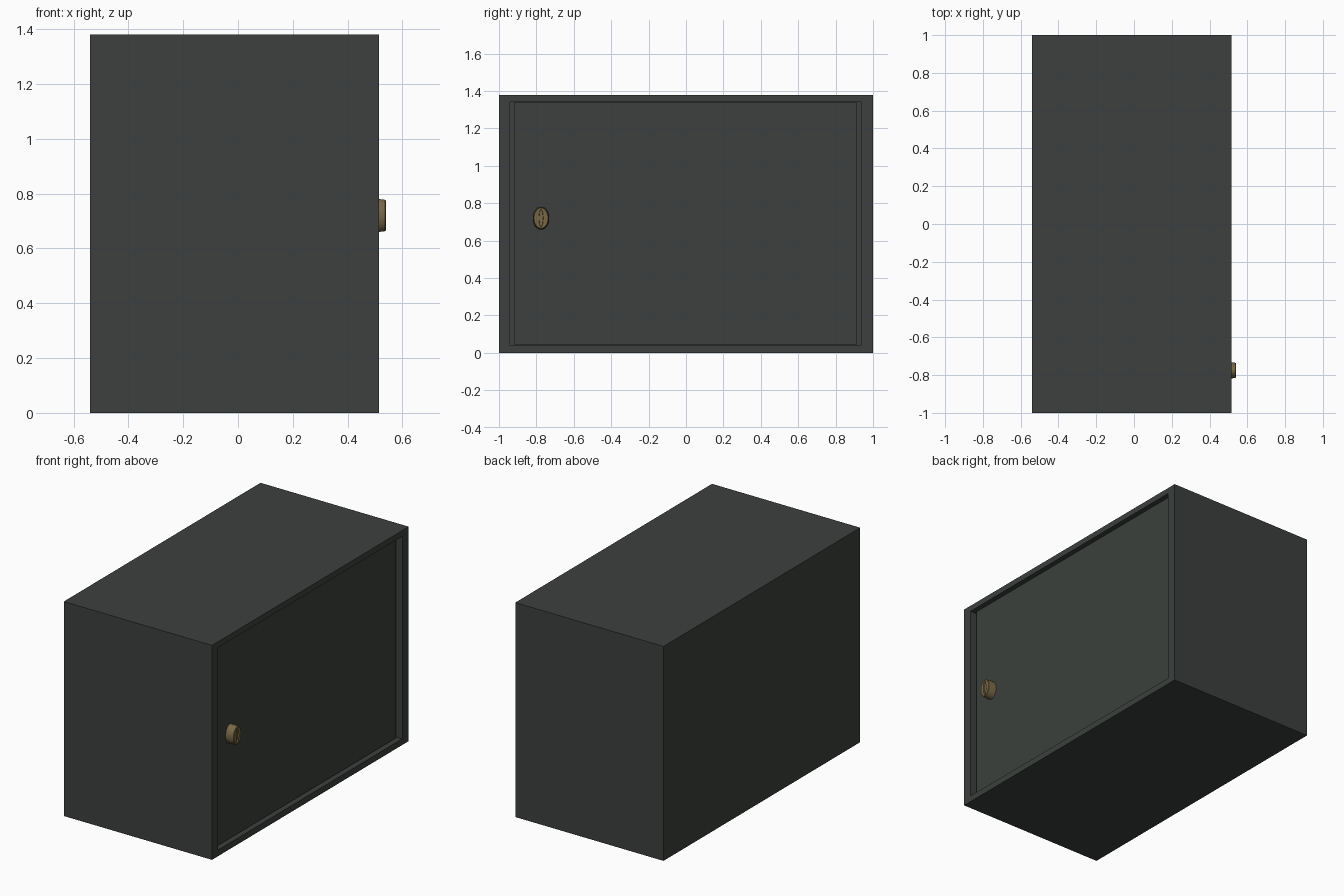
import bpy, bmesh
from math import cos, sin, tau, radians

if "Cube" in bpy.data.objects:
    bpy.data.objects.remove(bpy.data.objects["Cube"])


def material(name, rgb):
    m = bpy.data.materials.new(name)
    m.diffuse_color = (*rgb, 1)
    m.use_nodes = True
    m.node_tree.nodes["Principled BSDF"].inputs["Base Color"].default_value = m.diffuse_color
    return m


def rect(x, y0, y1, z0, z1):
    return [(x, y0, z0), (x, y1, z0), (x, y1, z1), (x, y0, z1)]


def ellipse(x, ry, rz, cy=-0.775, cz=0.72, n=32):
    return [(x, cy + ry * cos(tau * i / n), cz + rz * sin(tau * i / n)) for i in range(n)]


def loft(name, rings, mat):
    """Skin a row of matching loops and cap both ends."""
    bm = bmesh.new()
    loops = [[bm.verts.new(p) for p in ring] for ring in rings]
    for a, b in zip(loops, loops[1:]):
        for i in range(len(a)):
            j = (i + 1) % len(a)
            bm.faces.new((a[i], a[j], b[j], b[i]))
    bm.faces.new(loops[0])
    bm.faces.new(loops[-1])
    bmesh.ops.recalc_face_normals(bm, faces=bm.faces)
    me = bpy.data.meshes.new(name)
    bm.to_mesh(me)
    bm.free()
    me.materials.append(mat)
    ob = bpy.data.objects.new(name, me)
    bpy.context.collection.objects.link(ob)
    return ob


paint = material("dark_paint", (0.045, 0.051, 0.047))
brass = material("brass", (0.19, 0.14, 0.06))

# Cabinet shell, open on the +x side
outer = (-1, 1, 0, 1.38)
opening = (-0.94, 0.935, 0.04, 1.342)
loft("cabinet_shell", [rect(-0.54, *outer), rect(0.515, *outer),
                       rect(0.515, *opening), rect(-0.5, *opening)], paint)

# Door set slightly back, with a narrow gap at each side
door = (-0.92, 0.915, 0.045, 1.339)
loft("door", [rect(0.445, *door), rect(0.485, *door)], paint)

# Oval knob with a softened rim and a sunken vertical slot
knob = loft("knob", [ellipse(0.48, 0.044, 0.061), ellipse(0.515, 0.043, 0.06),
                     ellipse(0.537, 0.040, 0.057), ellipse(0.54, 0.037, 0.054),
                     ellipse(0.54, 0.012, 0.047), ellipse(0.532, 0.010, 0.045)], brass)
bpy.context.view_layer.objects.active = knob
knob.select_set(True)
bpy.ops.object.shade_smooth_by_angle(angle=radians(30))
